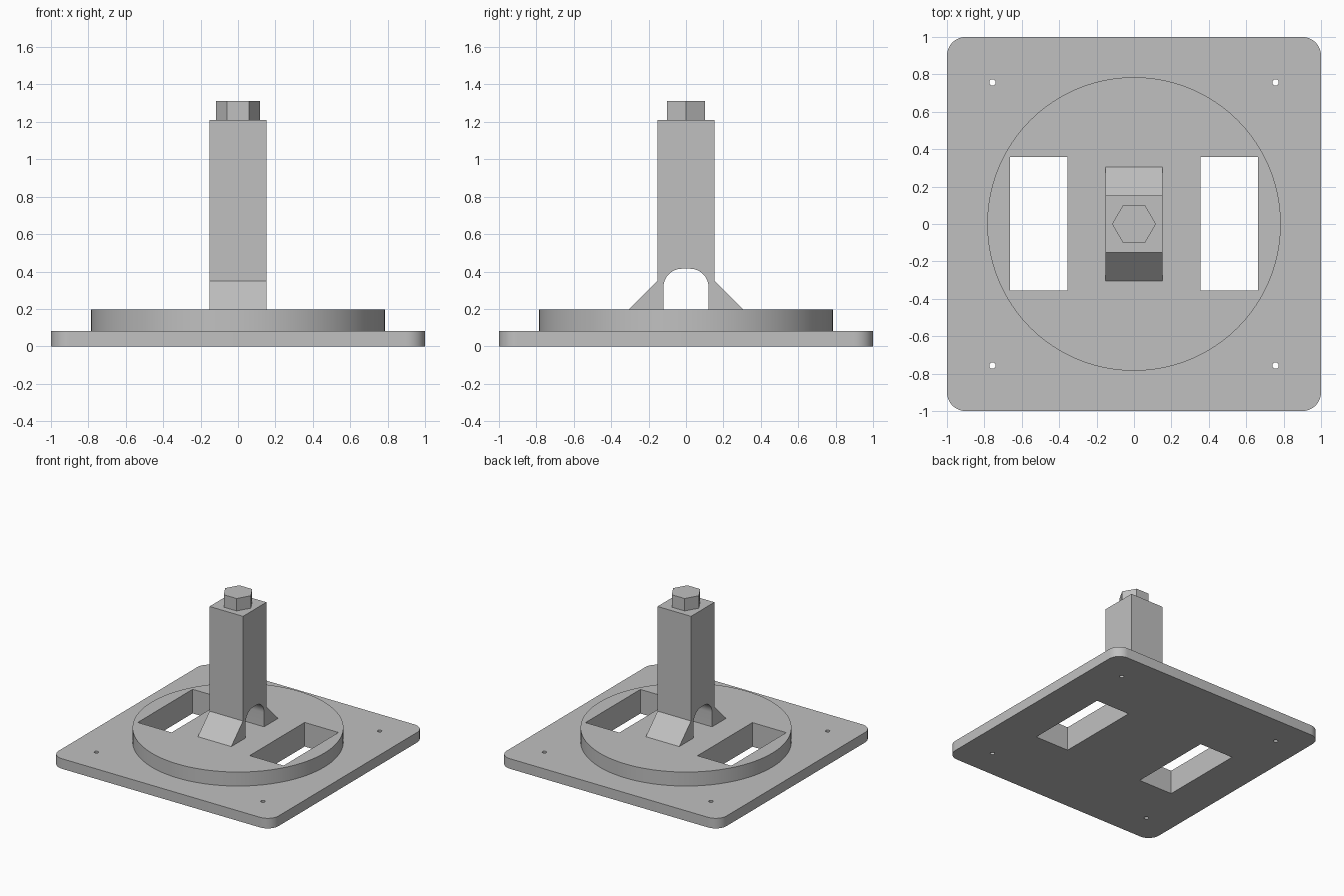
import bpy, bmesh, math
from mathutils import Vector

if "Cube" in bpy.data.objects:
    bpy.data.objects.remove(bpy.data.objects["Cube"], do_unlink=True)

grey = bpy.data.materials.new("light_grey")
grey.use_nodes = True
colour = (0.53, 0.53, 0.53, 1)
grey.diffuse_color = colour
grey.node_tree.nodes["Principled BSDF"].inputs["Base Color"].default_value = colour

PLATE_TOP, DISC_TOP, POST_TOP, NUT_TOP = 0.083, 0.198, 1.21, 1.312
POST, FOOT, SHOULDER = 0.152, 0.304, 0.35


def prism(name, outline, low, high, along_x=False):
    """Extrude a closed outline along z, or a (y, z) outline along x."""
    bm = bmesh.new()
    place = (lambda a, b: (low, a, b)) if along_x else (lambda a, b: (a, b, low))
    face = bm.faces.new([bm.verts.new(place(a, b)) for a, b in outline])
    offset = Vector((high - low, 0, 0) if along_x else (0, 0, high - low))
    extruded = bmesh.ops.extrude_face_region(bm, geom=[face], use_keep_orig=True)
    moved = [g for g in extruded["geom"] if isinstance(g, bmesh.types.BMVert)]
    bmesh.ops.translate(bm, verts=moved, vec=offset)
    bmesh.ops.recalc_face_normals(bm, faces=bm.faces)
    mesh = bpy.data.meshes.new(name)
    bm.to_mesh(mesh)
    bm.free()
    mesh.materials.append(grey)
    obj = bpy.data.objects.new(name, mesh)
    bpy.context.collection.objects.link(obj)
    return obj


def arc(cx, cy, radius, start, end, steps):
    angles = [math.radians(start + (end - start) * i / steps) for i in range(steps + 1)]
    return [(cx + radius * math.cos(t), cy + radius * math.sin(t)) for t in angles]


def circle(cx, cy, radius, sides):
    return arc(cx, cy, radius, 0, 360, sides)[:-1]


def activate(obj):
    bpy.ops.object.select_all(action="DESELECT")
    obj.select_set(True)
    bpy.context.view_layer.objects.active = obj


def cut(obj, cutter):
    activate(obj)
    mod = obj.modifiers.new("cut", "BOOLEAN")
    mod.operation, mod.solver, mod.object = "DIFFERENCE", "EXACT", cutter
    bpy.ops.object.modifier_apply(modifier=mod.name)


# Square base plate with rounded corners
corners = [(0.9, 0.9, 0), (-0.9, 0.9, 90), (-0.9, -0.9, 180), (0.9, -0.9, 270)]
outline = [p for x, y, a in corners for p in arc(x, y, 0.1, a, a + 90, 12)]
plate = prism("base_plate", outline, 0, PLATE_TOP)

# Raised round platform
disc = prism("round_platform", circle(0, 0, 0.785, 96), PLATE_TOP, DISC_TOP)

# Rectangular slots through platform and plate, and corner screw holes
for side in (-1, 1):
    inner, outer = side * 0.355, side * 0.663
    slot = prism("slot_cutter", [(inner, -0.355), (outer, -0.355),
                                 (outer, 0.358), (inner, 0.358)], -0.2, 0.5)
    cut(plate, slot)
    cut(disc, slot)
    bpy.data.objects.remove(slot, do_unlink=True)
    for end in (-1, 1):
        hole = prism("hole_cutter", circle(side * 0.757, end * 0.757, 0.017, 24), -0.2, 0.5)
        cut(plate, hole)
        bpy.data.objects.remove(hole, do_unlink=True)

# Square post with sloped feet and an arched tunnel from side to side
half, radius, crown = 0.121, 0.1, 0.415
arch = arc(half - radius, crown - radius, radius, 0, 90, 12)
arch += arc(radius - half, crown - radius, radius, 90, 180, 12)
profile = [(-FOOT, DISC_TOP), (-POST, SHOULDER), (-POST, POST_TOP), (POST, POST_TOP),
           (POST, SHOULDER), (FOOT, DISC_TOP), (half, DISC_TOP)]
profile += arch + [(-half, DISC_TOP)]
post = prism("arched_post", profile, -POST, POST, along_x=True)

# Hexagonal head on the post
head = prism("hex_head", circle(0, 0, 0.117, 6), POST_TOP, NUT_TOP)

for obj in (plate, disc, post, head):
    activate(obj)
    bpy.ops.object.shade_smooth_by_angle(angle=math.radians(30))
